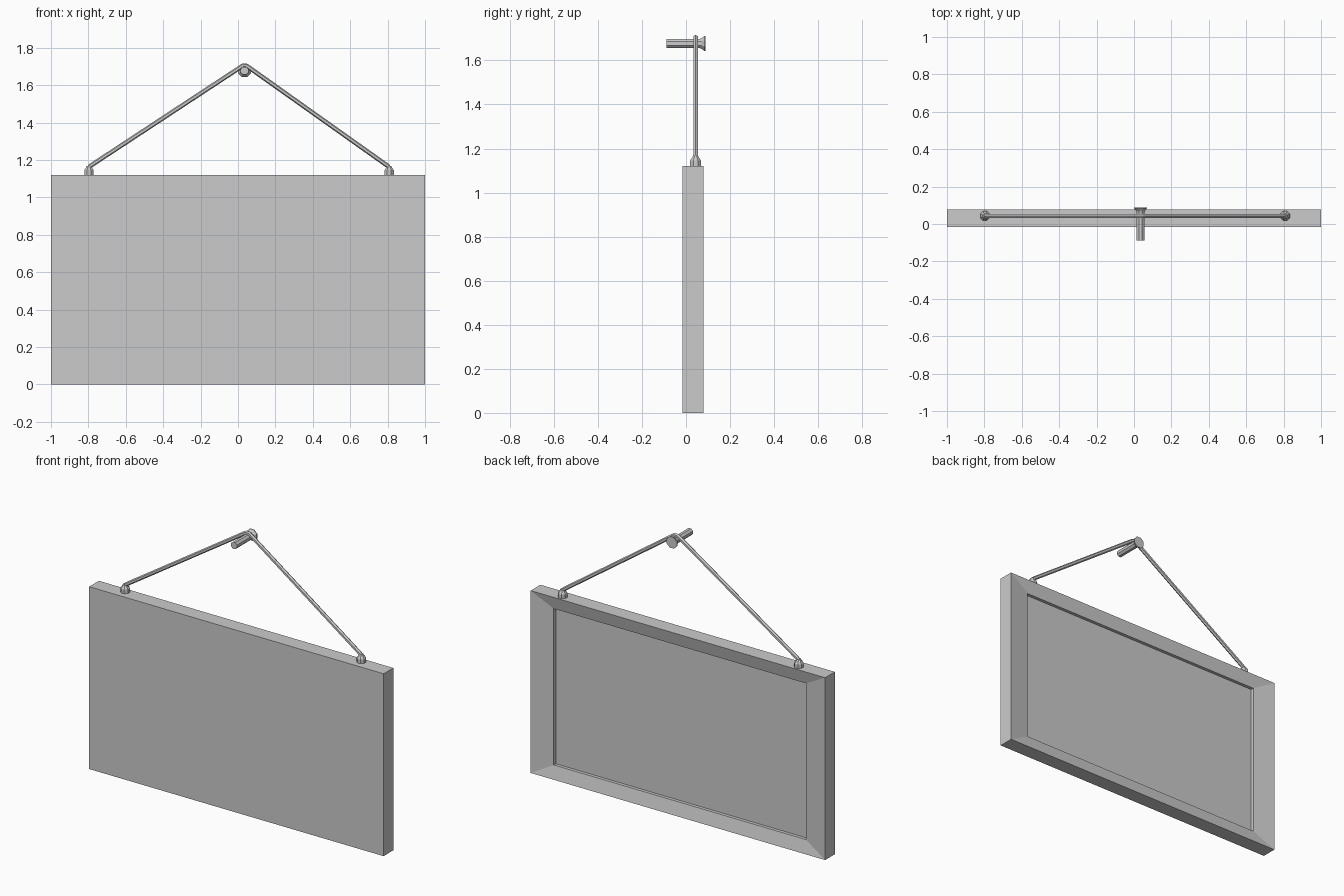
import bpy, bmesh, math
from mathutils import Matrix, Vector

if "Cube" in bpy.data.objects:
    bpy.data.objects.remove(bpy.data.objects["Cube"])

W, H = 1.0, 0.56            # half width and half height of the board
FRONT, BACK = -0.0155, 0.0785
ROPE_Y = 0.0435
NAIL = Vector((0.035, 0, 1.677))


def add_object(name, bm):
    bmesh.ops.recalc_face_normals(bm, faces=bm.faces)
    mesh = bpy.data.meshes.new(name)
    bm.to_mesh(mesh)
    bm.free()
    obj = bpy.data.objects.new(name, mesh)
    bpy.context.collection.objects.link(obj)
    return obj


def skin(bm, rings, cap_start=True, cap_end=True):
    """Bridge matching vertex rings with quads and cap the ends."""
    rings = [[bm.verts.new(p) for p in ring] for ring in rings]
    n = len(rings[0])
    for a, b in zip(rings, rings[1:]):
        for i in range(n):
            j = (i + 1) % n
            bm.faces.new((a[i], a[j], b[j], b[i]))
    if cap_start:
        bm.faces.new(rings[0])
    if cap_end:
        bm.faces.new(rings[-1])


def board_ring(scale, y):
    return [(sx * W * scale, y, H + sz * H * scale)
            for sx, sz in ((-1, -1), (1, -1), (1, 1), (-1, 1))]


def lathe(name, profile, matrix, sides=8):
    """Turned part along local z from (radius, height) pairs."""
    bm = bmesh.new()
    rings = []
    for r, h in profile:
        angles = [2 * math.pi * (i + 0.5) / sides for i in range(sides)]
        rings.append([matrix @ Vector((r * math.cos(a), r * math.sin(a), h))
                      for a in angles])
    skin(bm, rings)
    return add_object(name, bm)


# Board with a sloped frame and a stepped-in picture panel on the +y side
INSET, LIP, STEP = 0.857, BACK - 0.019, 0.02
bm = bmesh.new()
skin(bm, [board_ring(1, FRONT), board_ring(1, BACK),
          board_ring(INSET, LIP), board_ring(INSET, LIP - STEP)])
add_object("framed_board", bm)

# Rope knobs on the top edge
knob_x = (-0.797, 0.808)
for side, x in zip(("left", "right"), knob_x):
    lathe(side + "_rope_knob",
          [(0.027, 1.115), (0.027, 1.145), (0.016, 1.16), (0.012, 1.168)],
          Matrix.Translation((x, ROPE_Y, 0)))

# Nail with a flared head, pointing along y
lathe("nail",
      [(0.022, -0.0885), (0.022, 0.058), (0.025, 0.07),
       (0.037, 0.083), (0.037, 0.0885)],
      Matrix.Translation(NAIL) @ Matrix.Rotation(-math.pi / 2, 4, 'X'))

# Hanging rope draped over the nail
l, r = knob_x
path = [(l, 1.13), (l, 1.158), (l + 0.01, 1.170),
        (0.012, 1.695), (0.026, 1.704), (0.044, 1.704), (0.058, 1.695),
        (r - 0.01, 1.170), (r, 1.158), (r, 1.13)]
curve = bpy.data.curves.new("rope", 'CURVE')
curve.dimensions = '3D'
curve.bevel_depth = 0.012
curve.bevel_resolution = 1
curve.use_fill_caps = True
spline = curve.splines.new('POLY')
spline.points.add(len(path) - 1)
for point, (x, z) in zip(spline.points, path):
    point.co = (x, ROPE_Y, z, 1)
spline.use_smooth = False
rope = bpy.data.objects.new("rope", curve)
bpy.context.collection.objects.link(rope)
